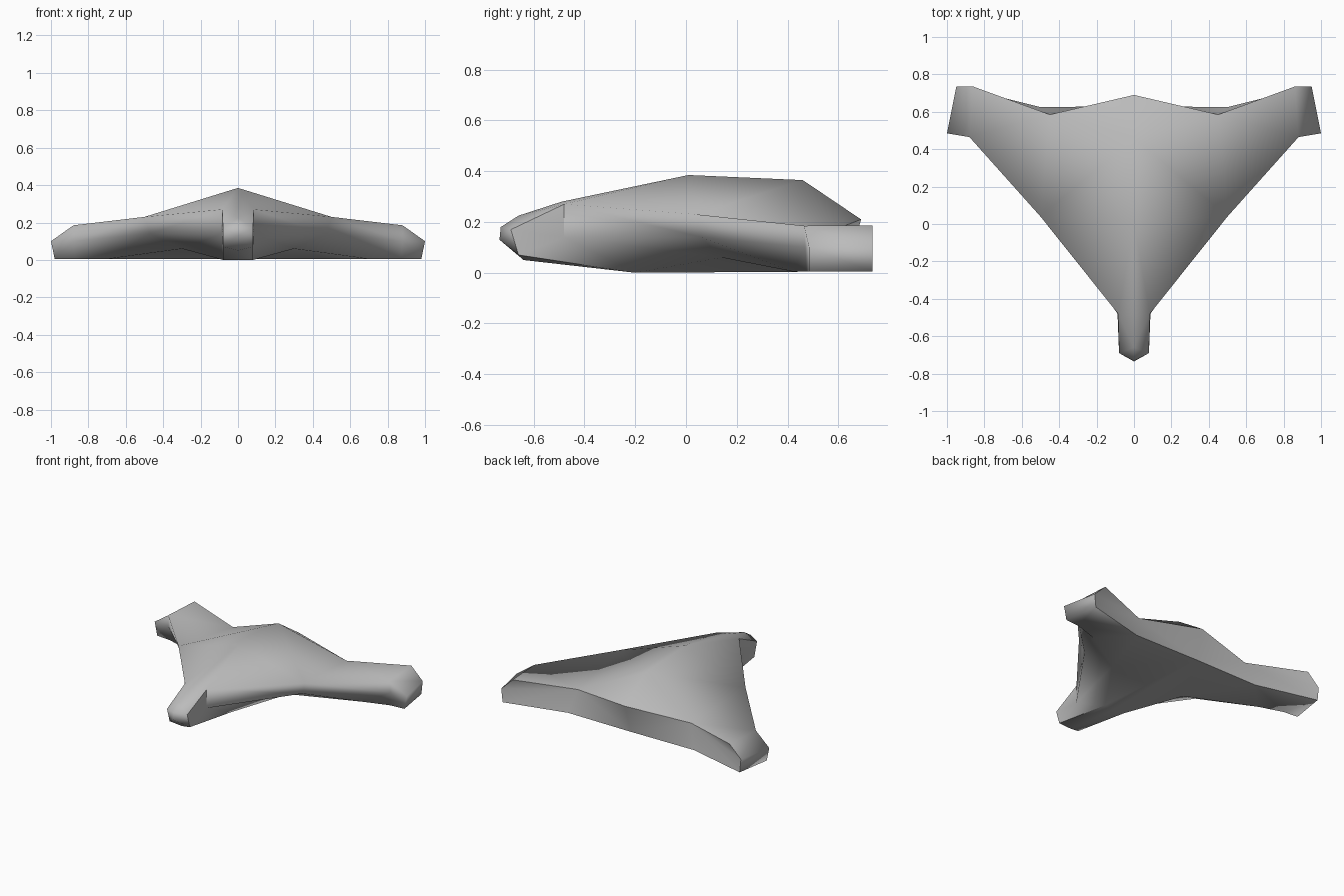
import bpy
import bmesh

default = bpy.data.objects.get("Cube")
if default:
    bpy.data.objects.remove(default, do_unlink=True)

# Single neutral grey
grey = bpy.data.materials.new("neutral_grey")
grey.use_nodes = True
colour = (0.5, 0.5, 0.5, 1)
grey.diffuse_color = colour
grey.node_tree.nodes["Principled BSDF"].inputs["Base Color"].default_value = colour

# Corner points of the left half; points with x = 0 lie on the centre line
points = {
    "nose_tip": (0, -.73, .18), "nose_front": (0, -.735, .13),
    "nose_chin": (0, -.64, .05), "brow": (0, -.66, .225),
    "neck_top": (0, -.49, .28), "peak": (0, .01, .385),
    "ridge_end": (0, .46, .365), "tail_top": (0, .69, .21),
    "tail_foot": (0, .63, .005), "keel": (0, -.2, 0),
    "cheek_top": (.08, -.69, .17), "cheek_low": (.08, -.66, .07),
    "neck_edge": (.085, -.48, .27), "neck_mid": (.088, -.48, .14),
    "neck_foot": (.08, -.2, 0),
    "flank_edge": (.5, .04, .23), "flank_mid": (.47, .06, .14),
    "arch": (.3, .14, .06), "arch_end": (.7, .42, .005),
    "wing_edge": (.88, .465, .185), "wing_mid": (.88, .47, .1),
    "wing_foot": (.87, .475, .005),
    "end_mid": (1, .485, .1), "end_foot": (.98, .485, .005),
    "rear_edge": (.86, .735, .187), "rear_mid": (.95, .735, .1),
    "rear_foot": (.94, .735, .005),
    "notch_top": (.45, .585, .17), "notch_foot": (.5, .625, .005),
}

# Faces grouped by surface; borders between groups are creased
surfaces = {
    "shell": [
        "nose_tip cheek_top brow",
        "brow cheek_top neck_edge neck_top",
        "nose_tip nose_front cheek_top",
        "nose_front cheek_low cheek_top",
        "nose_front nose_chin cheek_low",
        "neck_top neck_edge peak",
        "neck_edge flank_edge peak",
        "peak flank_edge ridge_end",
        "ridge_end flank_edge notch_top",
        "flank_edge wing_edge notch_top",
        "wing_edge rear_edge notch_top",
        "ridge_end notch_top tail_top",
        "neck_edge neck_mid flank_mid flank_edge",
        "flank_edge flank_mid wing_mid wing_edge",
        "neck_mid neck_foot arch",
        "neck_mid arch flank_mid",
        "flank_mid arch arch_end",
        "flank_mid arch_end wing_mid",
        "wing_mid arch_end wing_foot",
        "wing_edge wing_mid end_mid",
        "wing_mid wing_foot end_foot end_mid",
        "wing_edge end_mid rear_mid rear_edge",
        "end_mid end_foot rear_foot rear_mid",
        "nose_chin keel neck_foot cheek_low",
        "keel tail_foot neck_foot",
        "neck_foot tail_foot arch",
        "arch tail_foot notch_foot",
        "arch notch_foot arch_end",
        "arch_end notch_foot wing_foot",
        "wing_foot notch_foot rear_foot",
        "wing_foot rear_foot end_foot",
    ],
    "nose_side": [
        "cheek_top cheek_low neck_mid",
        "cheek_top neck_mid neck_edge",
        "cheek_low neck_foot neck_mid",
    ],
    "back": [
        "tail_top notch_top tail_foot",
        "notch_top notch_foot tail_foot",
        "notch_top rear_edge rear_mid",
        "notch_top rear_mid rear_foot notch_foot",
    ],
}

# Build both halves around a shared centre line
bm = bmesh.new()
left = {name: bm.verts.new(co) for name, co in points.items()}
right = {name: left[name] if x == 0 else bm.verts.new((-x, y, z))
         for name, (x, y, z) in points.items()}
group_of = {}
for group, outlines in surfaces.items():
    for outline in outlines:
        for half in (left, right):
            face = bm.faces.new([half[name] for name in outline.split()])
            face.smooth = True
            group_of[face] = group

bmesh.ops.recalc_face_normals(bm, faces=bm.faces[:])
for edge in bm.edges:
    edge.smooth = len({group_of[face] for face in edge.link_faces}) == 1

# The lower neck blends softly into the flank
for half in (left, right):
    bm.edges.get((half["neck_mid"], half["neck_foot"])).smooth = True

mesh = bpy.data.meshes.new("three_armed_body")
bm.to_mesh(mesh)
bm.free()
mesh.materials.append(grey)
body = bpy.data.objects.new("three_armed_body", mesh)
bpy.context.collection.objects.link(body)
